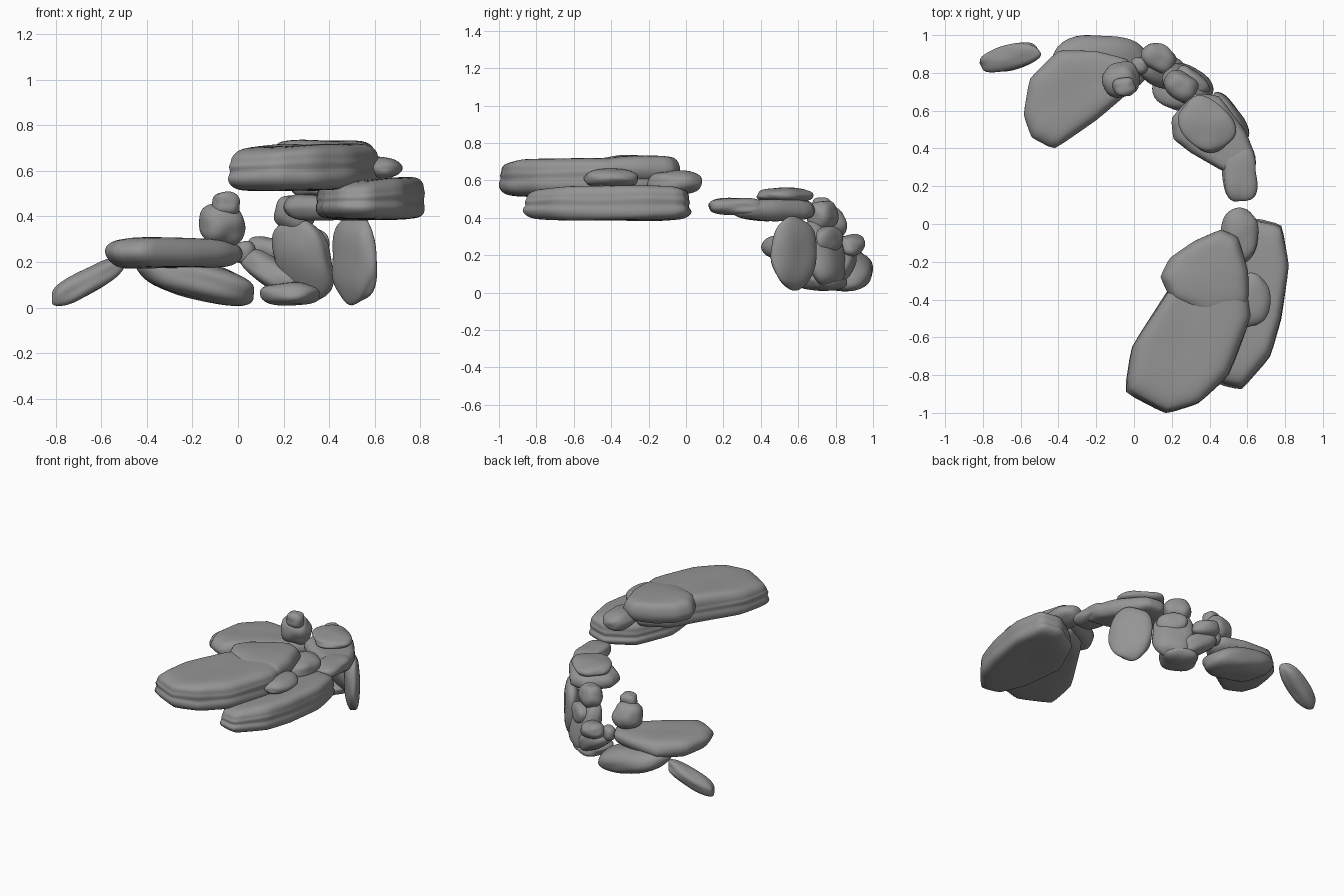
import bpy, bmesh, math
from mathutils import Vector, Euler, noise

if "Cube" in bpy.data.objects:
    bpy.data.objects.remove(bpy.data.objects["Cube"])

stone = bpy.data.materials.new("grey stone")
stone.use_nodes = True
GREY = (0.3, 0.3, 0.3, 1)
stone.diffuse_color = GREY
stone.node_tree.nodes["Principled BSDF"].inputs["Base Color"].default_value = GREY


def finish(bm, name):
    bmesh.ops.recalc_face_normals(bm, faces=bm.faces)
    mesh = bpy.data.meshes.new(name)
    bm.to_mesh(mesh)
    bm.free()
    mesh.materials.append(stone)
    ob = bpy.data.objects.new(name, mesh)
    bpy.context.collection.objects.link(ob)
    bpy.ops.object.select_all(action="DESELECT")
    ob.select_set(True)
    bpy.context.view_layer.objects.active = ob
    bpy.ops.object.shade_smooth()
    return ob


def boulder(name, center, size, turn=(0, 0, 0), rough=0.14, square=2.5):
    """Rounded boxy stone, dented by noise; turn is in degrees."""
    bm = bmesh.new()
    bmesh.ops.create_icosphere(bm, subdivisions=4, radius=1)
    rot = Euler([math.radians(a) for a in turn]).to_matrix()
    for v in bm.verts:
        n = v.co.normalized()
        r = sum(abs(c) ** square for c in n) ** (-1 / square)
        r *= 1 + rough * noise.noise(n * 1.2 + Vector(center) * 9)
        v.co = rot @ Vector([c * r * s / 2 for c, s in zip(n, size)]) + Vector(center)
    finish(bm, name)


SMOOTH = [(0, 0.6), (0.06, 0.86), (0.35, 1), (0.65, 1), (0.93, 0.88), (1, 0.6)]
STRATA = [(0, 0.7), (0.04, 0.92), (0.22, 1), (0.36, 0.99), (0.44, 0.96),
          (0.58, 0.99), (0.66, 0.96), (0.8, 0.96), (0.96, 0.86), (1, 0.65)]


def slab(name, outline, low, high, layers, slope=(0, 0)):
    """Flat stone: an outline stacked in layers of varying width, with firm corners."""
    bm = bmesh.new()
    crease = bm.edges.layers.float.new("crease_edge")
    mid = sum((Vector(p) for p in outline), Vector((0, 0))) / len(outline)
    rings = []
    for t, width in layers:
        ring = []
        for p in outline:
            wobble = noise.noise(Vector((p[0] * 4, p[1] * 4, t * 3)))
            d = (Vector(p) - mid) * (width * 1.02 + 0.03 * wobble)
            z = low + (high - low) * t + d.dot(Vector(slope)) * t + 0.02 * wobble
            ring.append(bm.verts.new((mid.x + d.x, mid.y + d.y, z)))
        rings.append(ring)
    for a, b in zip(rings, rings[1:]):
        for i in range(len(a)):
            j = (i + 1) % len(a)
            bm.faces.new((a[i], a[j], b[j], b[i]))
        for lower, upper in zip(a, b):
            bm.edges.get((lower, upper))[crease] = 0.5
    for ring in (rings[0], rings[-1]):
        bmesh.ops.poke(bm, faces=[bm.faces.new(ring)])
    sub = finish(bm, name).modifiers.new("Soften", "SUBSURF")
    sub.levels = sub.render_levels = 2


# Front group: layered slabs
slab("upper_front_slab",
     [(0.17, -1), (-0.05, -0.89), (-0.01, -0.65), (0.17, -0.37), (0.28, -0.2),
      (0.46, -0.1), (0.57, -0.2), (0.62, -0.48), (0.5, -0.8), (0.34, -0.95)],
     0.515, 0.715, STRATA, (0.04, -0.01))
slab("upper_back_slab",
     [(0.14, -0.28), (0.19, -0.18), (0.32, -0.09), (0.46, -0.03), (0.55, -0.07),
      (0.6, -0.25), (0.6, -0.42), (0.4, -0.5), (0.2, -0.4)],
     0.58, 0.73, SMOOTH, (0.02, 0))
slab("lower_front_slab",
     [(0.45, -0.84), (0.57, -0.87), (0.72, -0.7), (0.78, -0.5), (0.82, -0.22),
      (0.78, -0.01), (0.64, 0.03), (0.46, -0.08), (0.34, -0.35), (0.37, -0.65)],
     0.385, 0.565, STRATA, (0.05, 0))
boulder("slab_end_stone", (0.56, -0.06, 0.59), (0.2, 0.29, 0.13), square=2.2)
boulder("slab_side_stone", (0.61, -0.4, 0.61), (0.22, 0.29, 0.1), square=2.2)

# Side bridge and its supports
slab("bridge_slab",
     [(0.2, 0.56), (0.32, 0.69), (0.45, 0.68), (0.59, 0.49), (0.64, 0.36),
      (0.62, 0.25), (0.49, 0.27), (0.3, 0.38), (0.21, 0.45)],
     0.385, 0.495, SMOOTH, (0, -0.02))
boulder("bridge_end_stone", (0.56, 0.27, 0.46), (0.18, 0.28, 0.09), (0, 0, 3), square=3)
boulder("bridge_cap_stone", (0.38, 0.525, 0.52), (0.3, 0.25, 0.08), (0, 0, -45))
boulder("standing_stone", (0.51, 0.575, 0.21), (0.29, 0.1, 0.37), (0, 0, -53))
boulder("leaning_stone", (0.28, 0.74, 0.21), (0.29, 0.15, 0.36), (18, 0, -35))
boulder("leaning_top_stone", (0.25, 0.73, 0.41), (0.18, 0.14, 0.16), (0, 20, -35))
boulder("foot_stone", (0.23, 0.73, 0.06), (0.25, 0.24, 0.1), (0, 0, -30))
boulder("slanted_stone", (0.155, 0.81, 0.15), (0.3, 0.18, 0.13), (0, 32, -25))
boulder("back_stone", (0.13, 0.88, 0.25), (0.19, 0.14, 0.11), (0, 10, -30))
boulder("outer_stone", (0.31, 0.76, 0.28), (0.2, 0.1, 0.14), (0, 0, -40))
boulder("link_stone", (0.03, 0.84, 0.24), (0.1, 0.09, 0.1))

# Back corner: tilted slabs with a small stack
slab("corner_slab",
     [(-0.58, 0.58), (-0.55, 0.77), (-0.4, 0.92), (-0.2, 0.91), (-0.04, 0.87),
      (0.02, 0.78), (-0.05, 0.68), (-0.2, 0.55), (-0.42, 0.4), (-0.54, 0.46)],
     0.175, 0.305, SMOOTH, (-0.02, 0))
boulder("tilted_corner_stone", (-0.18, 0.845, 0.12), (0.52, 0.31, 0.17), (0, 14, 5))
boulder("stack_stone", (-0.07, 0.765, 0.365), (0.19, 0.18, 0.18), (15, 0, 20))
boulder("stack_top_stone", (-0.05, 0.725, 0.455), (0.12, 0.1, 0.11))

# Lone stone leaning at the far end
boulder("far_stone", (-0.66, 0.88, 0.115), (0.36, 0.13, 0.11), (0, -28, 14))
